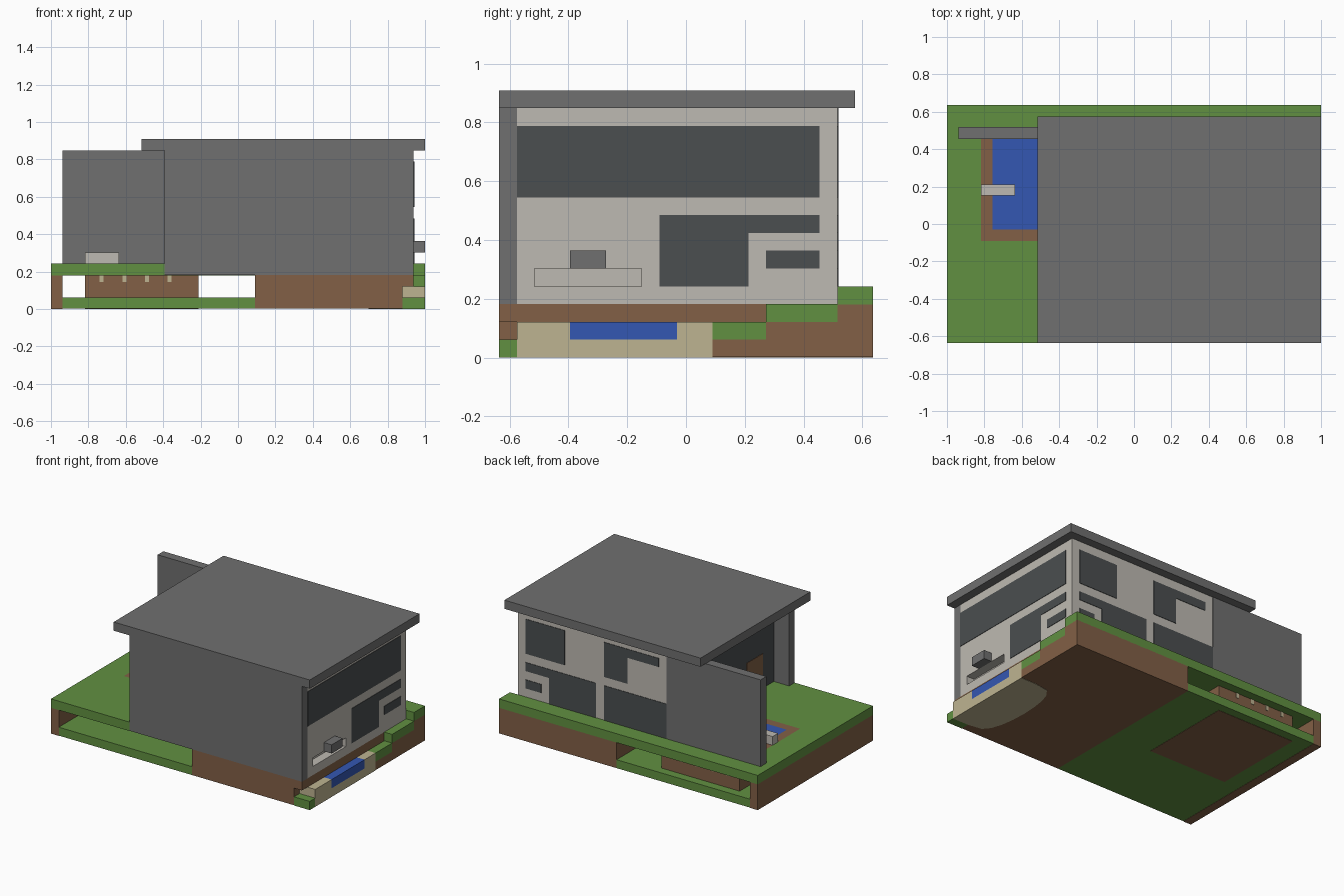
import bpy, bmesh, math
from mathutils import Vector

if "Cube" in bpy.data.objects:
    bpy.data.objects.remove(bpy.data.objects["Cube"])

U = 2 / 33                       # grid cell size
ORIGIN = Vector((16.5, 10.5, 0))


def material(name, rgb):
    m = bpy.data.materials.new(name)
    m.use_nodes = True
    m.diffuse_color = (*rgb, 1)
    m.node_tree.nodes["Principled BSDF"].inputs["Base Color"].default_value = (*rgb, 1)
    return m


GREY = material("dark grey concrete", (0.16, 0.16, 0.16))
WALL = material("pale render", (0.515, 0.49, 0.445))
GLASS = material("smoky glass", (0.069, 0.077, 0.079))
GRASS = material("grass green", (0.12, 0.28, 0.053))
EARTH = material("earth brown", (0.223, 0.117, 0.061))
WATER = material("pool blue", (0.034, 0.095, 0.445))
SAND = material("sand", (0.515, 0.456, 0.283))


def finish(name, bm, mat):
    bmesh.ops.recalc_face_normals(bm, faces=bm.faces)
    for v in bm.verts:
        v.co = (v.co - ORIGIN) * U
    mesh = bpy.data.meshes.new(name)
    bm.to_mesh(mesh)
    bm.free()
    mesh.materials.append(mat)
    ob = bpy.data.objects.new(name, mesh)
    bpy.context.collection.objects.link(ob)
    return ob


def box(name, mat, x, y, z):
    """Box from (low, high) pairs in grid cells."""
    bm = bmesh.new()
    bmesh.ops.create_cube(bm, size=1)
    for v in bm.verts:
        v.co = [r[0] if c < 0 else r[1] for c, r in zip(v.co, (x, y, z))]
    return finish(name, bm, mat)


def prism(name, mat, points, direction):
    """Extrude a flat outline."""
    bm = bmesh.new()
    face = bm.faces.new([bm.verts.new(p) for p in points])
    ext = bmesh.ops.extrude_face_region(bm, geom=[face])
    moved = [g for g in ext["geom"] if isinstance(g, bmesh.types.BMVert)]
    bmesh.ops.translate(bm, verts=moved, vec=direction)
    return finish(name, bm, mat)


def rect(a0, a1, z0, z1):
    return [(a0, z0), (a1, z0), (a1, z1), (a0, z1)]


T = 0.05                         # pane thickness in cells


def side_pane(name, outline, mat=GLASS, x=32, d=T):
    return prism(name, mat, [(x, a, z) for a, z in outline], (d, 0, 0))


def back_pane(name, outline):
    return prism(name, GLASS, [(a, 19, z) for a, z in outline], (0, T, 0))


# House body with a shallow slot in the left side
body = box("house_body", WALL, (12, 32), (1, 19), (3, 14))
slot = box("slot_cutter", WALL, (31, 33), (2, 8), (4, 5))
slot.hide_render = True
slot.hide_set(True)
cut = body.modifiers.new("slot", "BOOLEAN")
cut.operation = "DIFFERENCE"
cut.solver = "EXACT"
cut.object = slot
box("wall_box", GREY, (32, 33), (4, 6), (5, 6))

# Concrete shell
box("roof", GREY, (8, 33), (0, 20), (14, 15))
box("front_wall", GREY, (10, 32), (0, 1), (3, 14))
box("garden_wall", GREY, (1, 13), (18, 19 + T), (4, 14))

# Left side windows
side_pane("left_upper_window", rect(1, 18, 9, 13))
side_pane("left_angled_window", [(9, 4), (14, 4), (14, 7), (18, 7), (18, 8), (9, 8)])
side_pane("left_small_window", rect(15, 18, 5, 6))

# Back windows
back_pane("back_upper_window", rect(26, 31, 9, 13))
back_pane("back_angled_window", [(22, 4), (28, 4), (28, 7), (31, 7), (31, 8), (22, 8)])
back_pane("back_small_window", rect(29, 31, 5, 6))
back_pane("back_lower_window", rect(13, 21, 4, 8))
back_pane("back_stair_window", [(18, 9), (21, 9), (21, 13), (14, 13), (14, 12), (18, 12)])

# Terrace side glazing and door
side_pane("terrace_window", rect(1, 17, 4, 13), GLASS, 12, -T)
side_pane("terrace_door", rect(3, 6, 4, 8), EARTH, 12, -2 * T)

# Upper lawn, around the pool
for name, x, y in (("lawn_edge", (0, 3), (0, 19)),
                   ("lawn_front", (3, 10), (0, 1)),
                   ("lawn_middle", (3, 18), (1, 9)),
                   ("lawn_house", (12, 18), (9, 18)),
                   ("lawn_wall_strip", (3, 18), (18, 19)),
                   ("lawn_back", (0, 33), (19, 21))):
    box(name, GRASS, x, y, (2.97, 4))

# Pool with its basin and diving board
box("pool_basin", EARTH, (3, 13), (9, 20), (0, 3.2))
box("pool_side_rim", EARTH, (3, 4), (9, 18), (2.97, 4))
box("pool_front_rim", EARTH, (4, 12), (9, 10), (2.97, 4))
box("pool_water", WATER, (4, 12), (10, 18), (3.1, 4))
box("diving_board", WALL, (3, 6), (13, 14), (4, 5))
for i in range(4):
    x = 4.3 + 2 * i
    for side, y in (("front", (9 - T, 9)), ("back", (20, 20 + T))):
        box(f"basin_peg_{side}_{i + 1}", SAND, (x, x + 0.35), y, (2.4, 3))

# Lower level: floor, end wall and earth base
box("lower_floor", GRASS, (1, 18), (0, 21), (0.03, 1))
box("end_wall", EARTH, (0, 1), (0, 21), (0, 2.97))
box("earth_base", EARTH, (18, 31), (0, 21), (0.03, 3))
box("earth_ledge", EARTH, (31, 32), (0, 19), (2, 3))
for i, (y0, y1) in enumerate(((9 + 3, 15), (15, 19), (19, 21))):
    box(f"earth_step_{i + 1}", EARTH, (31, 33), (y0, y1), (0.03, i + 1))

# Grass steps climbing towards the back
box("grass_step_low", GRASS, (31, 33), (12, 15), (1, 2))
box("grass_step_high", GRASS, (32, 33), (15, 19), (2, 3))
box("grass_corner", GRASS, (31, 33), (0, 1), (0, 1))

# Sandy bank with a small pond
box("sand_bank", SAND, (31, 33), (1, 12), (0, 1))
box("sand_front", SAND, (31, 33), (1, 4), (1, 2))
box("sand_back", SAND, (31, 33), (10, 12), (1, 2))
box("pond", WATER, (31, 33), (4, 10), (1, 2))
arc = [(31 - 3 * math.sin(math.pi * i / 10) ** 0.5, 6.5 - 5.5 * math.cos(math.pi * i / 10), 0)
       for i in range(11)]
prism("sand_underside", SAND, arc, (0, 0, 0.5))
